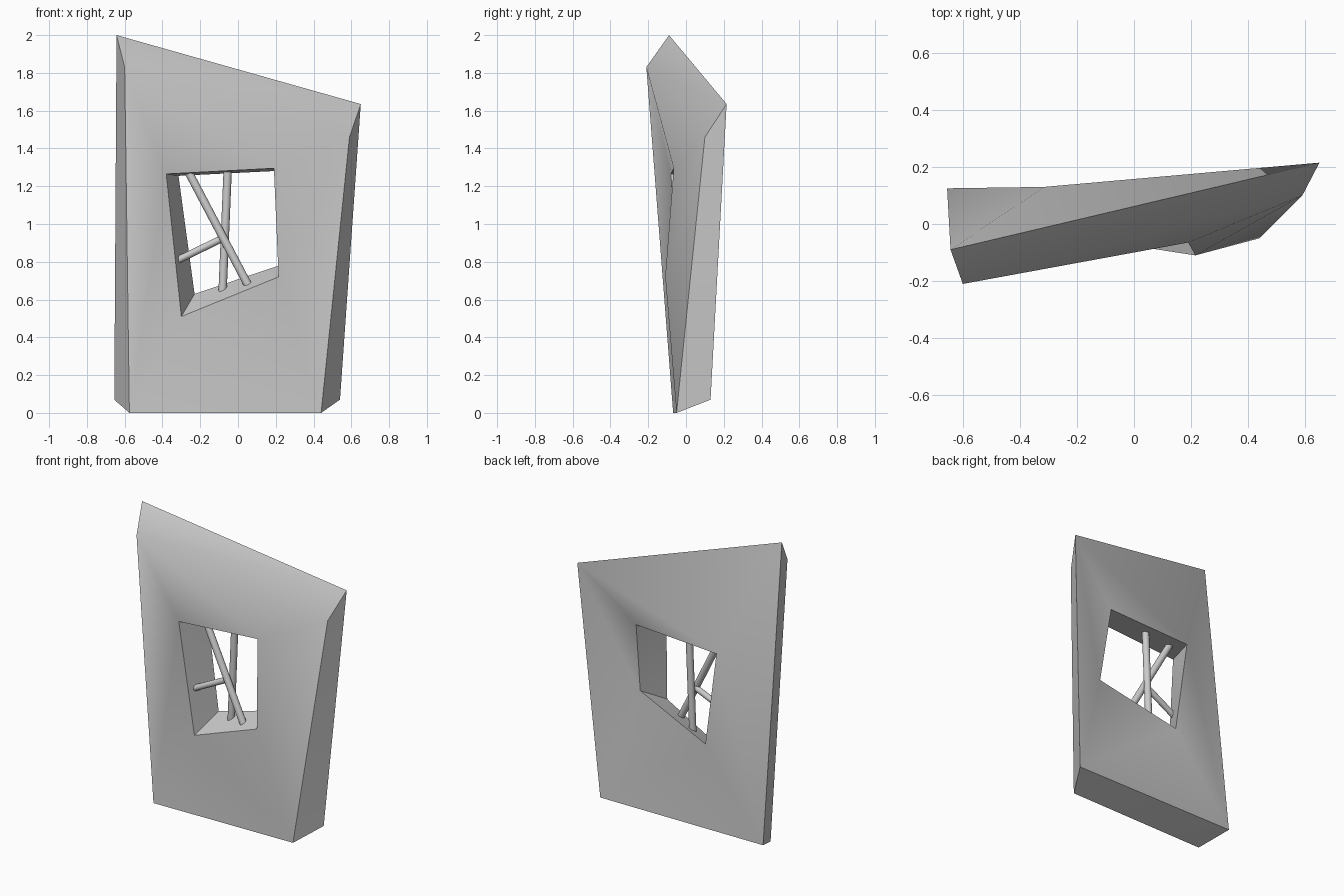
import bpy, bmesh
from mathutils import Vector

if "Cube" in bpy.data.objects:
    bpy.data.objects.remove(bpy.data.objects["Cube"])

# Corner loops, ordered top-left, top-right, bottom-right, bottom-left
FRONT_OUTER = [(-.60, -.21, 1.83), (.59, .10, 1.46), (.44, -.05, 0), (-.575, -.068, 0)]
FRONT_HOLE = [(-.38, -.08, 1.265), (.19, -.065, 1.295), (.215, -.11, .72), (-.30, -.03, .51)]
BACK_HOLE = [(-.315, .13, 1.255), (.283, .12, 1.285), (.307, .043, .81), (-.23, .125, .63)]
BACK_OUTER = [(-.643, -.09, 2.0), (.65, .215, 1.635), (.54, .13, .07), (-.655, .125, .07)]


def smooth(obj, angle):
    bpy.ops.object.select_all(action='DESELECT')
    obj.select_set(True)
    bpy.context.view_layer.objects.active = obj
    bpy.ops.object.shade_smooth_by_angle(angle=angle)


def window_slab():
    # bridge the four loops into a closed ring with a slanted opening
    bm = bmesh.new()
    loops = [[bm.verts.new(p) for p in loop]
             for loop in (FRONT_OUTER, FRONT_HOLE, BACK_HOLE, BACK_OUTER)]
    for a, b in zip(loops, loops[1:] + loops[:1]):
        for i in range(4):
            j = (i + 1) % 4
            bm.faces.new((a[i], a[j], b[j], b[i]))
    bmesh.ops.recalc_face_normals(bm, faces=bm.faces)
    bmesh.ops.triangulate(bm, faces=bm.faces, quad_method='SHORT_EDGE')
    mesh = bpy.data.meshes.new("window_slab")
    bm.to_mesh(mesh)
    bm.free()
    obj = bpy.data.objects.new("window_slab", mesh)
    bpy.context.collection.objects.link(obj)
    smooth(obj, 0.65)


def rod(name, start, end, radius=.022):
    a, b = Vector(start), Vector(end)
    bpy.ops.mesh.primitive_cylinder_add(vertices=20, radius=radius,
                                        depth=(b - a).length, location=(a + b) / 2)
    obj = bpy.context.object
    obj.name = name
    obj.rotation_euler = (b - a).to_track_quat('Z', 'Y').to_euler()
    smooth(obj, 0.6)


window_slab()

# Crossing bars inside the opening
rod("upright_bar", (-.082, .045, .635), (-.054, .045, 1.30))
rod("diagonal_bar", (.062, -.02, .66), (-.275, .03, 1.30))
rod("short_bar", (-.32, 0, .808), (-.08, .015, .925), .019)
